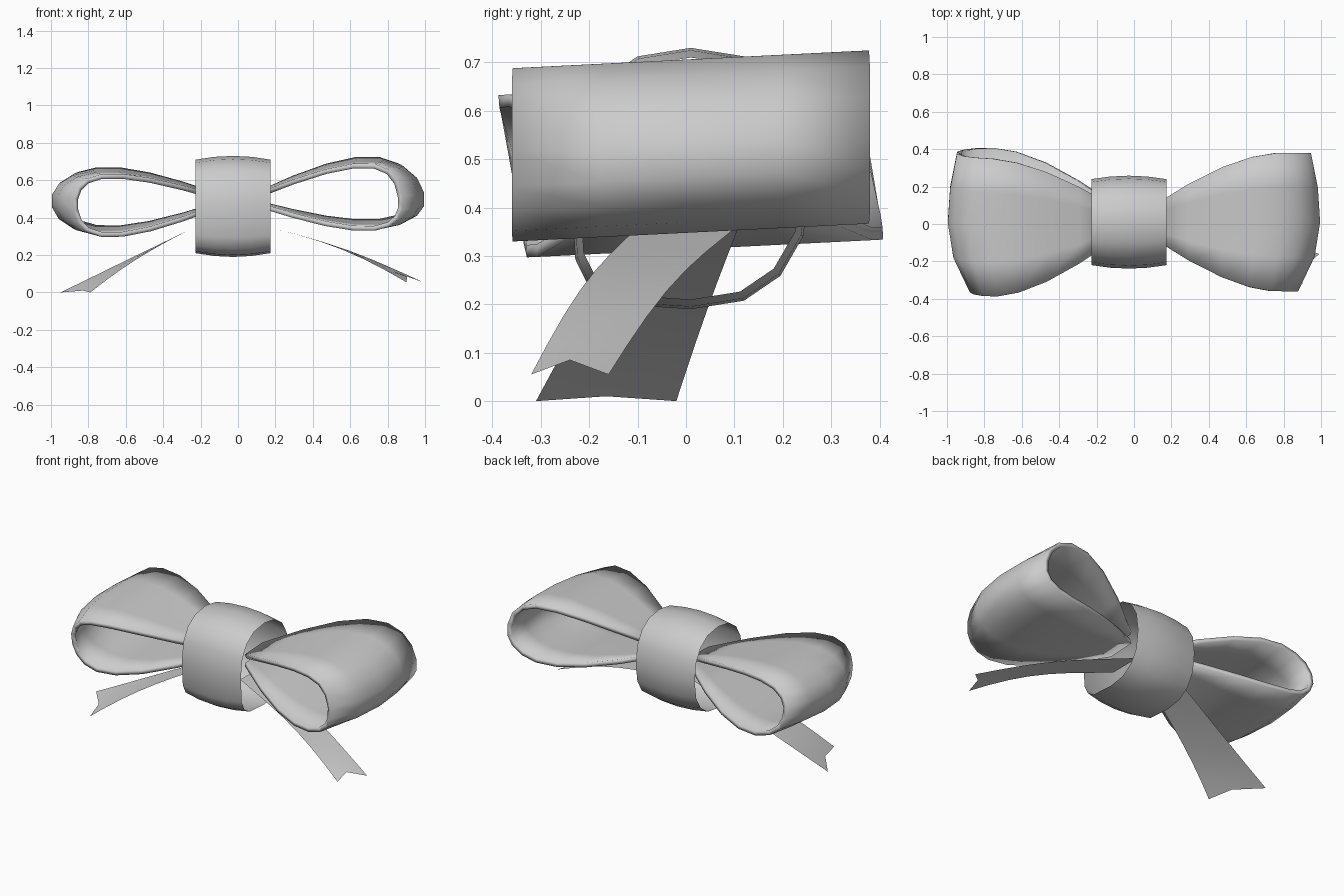
import bpy
from math import sin, cos, pi, tau, radians, copysign
from mathutils import Vector

cube = bpy.data.objects.get("Cube")
if cube:
    bpy.data.objects.remove(cube, do_unlink=True)

grey = bpy.data.materials.new("ribbon grey")
grey.use_nodes = True
grey.diffuse_color = (0.6, 0.6, 0.6, 1)
shader = grey.node_tree.nodes["Principled BSDF"]
shader.inputs["Base Color"].default_value = grey.diffuse_color


def sheet(name, rows, flip=False, closed=False):
    """Join equal-length rows of points into one smooth surface."""
    width = len(rows[0])
    verts = [point for row in rows for point in row]
    faces = []
    for i in range(len(rows) if closed else len(rows) - 1):
        this_row = i * width
        next_row = (i + 1) % len(rows) * width
        for j in range(width - 1):
            face = (this_row + j, next_row + j, next_row + j + 1, this_row + j + 1)
            faces.append(face[::-1] if flip else face)
    mesh = bpy.data.meshes.new(name)
    mesh.from_pydata(verts, [], faces)
    mesh.materials.append(grey)
    part = bpy.data.objects.new(name, mesh)
    bpy.context.collection.objects.link(part)
    bpy.ops.object.select_all(action="DESELECT")
    part.select_set(True)
    bpy.context.view_layer.objects.active = part
    bpy.ops.object.shade_smooth_by_angle(angle=radians(35))
    return part


def loop(name, side, rise, drop, skew):
    """Teardrop ribbon loop, flaring away from the knot."""
    steps = 15
    rows = []
    for i in range(steps + 1):
        angle = 0.1 + (pi - 0.2) * i / steps
        reach = sin(angle)
        lobe = sin(2 * angle)
        z = 0.49 + lobe * (rise if lobe > 0 else drop)
        half = 0.02 + 0.35 * sin(min(1.9 * reach, pi / 2))
        row = []
        for across in (-1, -0.5, 0, 0.5, 1):
            y = 0.01 - skew * lobe + half * across
            # The edges curl in towards the knot at the outer end
            curl = (0.12 if across < 0 else 0.05) * across ** 2 * reach ** 3
            row.append((side * reach * (1 - curl), y, z + 0.05 * y))
        rows.append(row)
    part = sheet(name, rows, flip=side < 0)
    rim = part.modifiers.new("rim", "SOLIDIFY")
    rim.thickness = 0.026
    rim.offset = -1


def tail(name, start, end, half_start, half_end, bow, shear):
    """Flat ribbon end, slanted and notched at the tip."""
    start, end = Vector(start), Vector(end)
    steps = 6
    rows = []
    for i in range(-1, steps + 1):
        t = i / steps
        centre = start.lerp(end, t)
        centre.z += bow * sin(pi * t)
        half = half_start + (half_end - half_start) * t
        slant = shear * max(t, 0) ** 2
        rows.append([centre + Vector((slant * s, half * s, 0)) for s in (-1, 0, 1)])
    # Pull the middle of the tip back towards the knot
    rows[-1][1] += Vector((copysign(0.04, -end.x), 0, bow))
    sheet(name, rows, flip=end.x < 0)


def power(value, exponent):
    return copysign(abs(value) ** exponent, value)


def knot_band():
    """Open ring around the middle, bulging at half width."""
    sides = 16
    columns = 4
    rows = []
    for i in range(sides):
        angle = tau * i / sides
        y, z = cos(angle), sin(angle)
        # The lower front corner is squarer than the rest
        if y < 0 and z < 0:
            exponent = 0.5
        else:
            exponent = 0.85
        y, z = power(y, exponent), power(z, exponent)
        row = []
        for j in range(columns + 1):
            across = 2 * j / columns - 1
            bulge = 1 + 0.08 * (1 - across ** 2)
            row.append((0.2 * across - 0.027, 0.01 + 0.23 * y * bulge,
                        0.46 + 0.25 * z * bulge))
        rows.append(row)
    sheet("knot_band", rows, closed=True)


knot_band()
loop("left_loop", side=1, rise=0.22, drop=0.145, skew=0)
loop("right_loop", side=-1, rise=0.165, drop=0.18, skew=0.03)
tail("left_tail", start=(0.2, -0.02, 0.34), end=(0.945, -0.24, 0.055),
     half_start=0.1, half_end=0.08, bow=0.03, shear=0.045)
tail("right_tail", start=(-0.23, 0, 0.35), end=(-0.87, -0.165, 0),
     half_start=0.105, half_end=0.145, bow=0.01, shear=-0.08)
